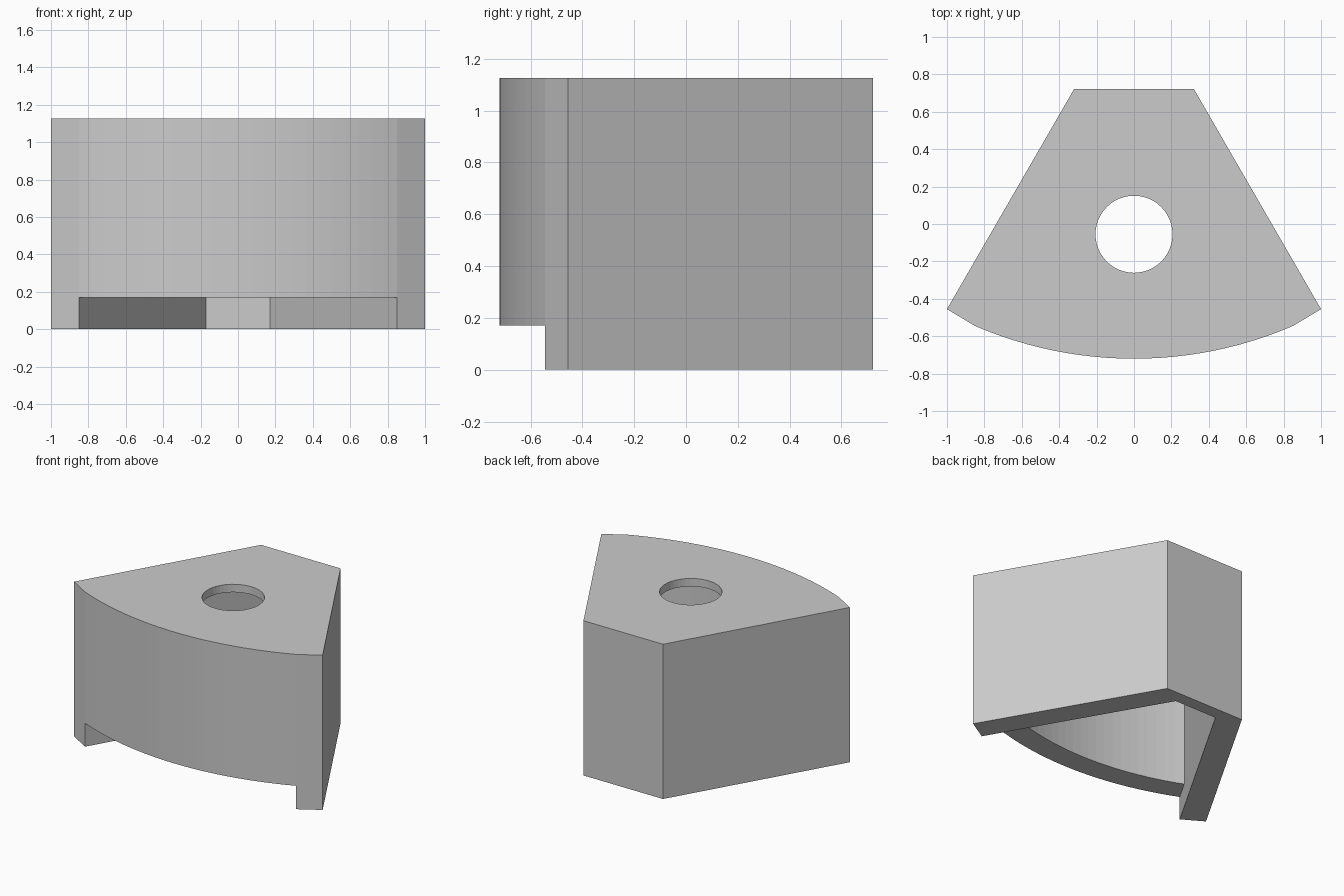
import bpy, bmesh, math

cube = bpy.data.objects.get("Cube")
if cube:
    bpy.data.objects.remove(cube, do_unlink=True)

HEIGHT, CEILING, NOTCH = 1.126, 1.068, 0.17
ARC_Y = 1.43                      # centre of the curved front wall
HOLE_Y, HOLE_R = -0.055, 0.206


def arc(x_end, y_end, steps=24):
    """Curved front, from the +x end to the -x end."""
    radius = math.hypot(x_end, ARC_Y - y_end)
    half = math.asin(x_end / radius)
    angles = [half - 2 * half * i / steps for i in range(steps + 1)]
    return [(radius * math.sin(a), ARC_Y - radius * math.cos(a)) for a in angles]


def mirrored(points):
    return points + [(-x, y) for x, y in reversed(points)]


outer_arc = arc(0.85, -0.545)
inner_arc = arc(0.764, -0.396)
outer_sides = mirrored([(0.85, -0.545), (1.0, -0.455), (0.32, 0.722)])
inner_sides = mirrored([(0.764, -0.396), (0.17, 0.63)])
hole = [(HOLE_R * math.cos(math.tau * i / 48),
         HOLE_Y + HOLE_R * math.sin(math.tau * i / 48)) for i in range(48)]

bm = bmesh.new()


def wall(path, levels, closed=False):
    """Upright faces along a path, split at the given heights."""
    rows = [[bm.verts.new((x, y, z)) for x, y in path] for z in levels]
    for low, high in zip(rows, rows[1:]):
        for i in range(len(path) if closed else len(path) - 1):
            j = (i + 1) % len(path)
            bm.faces.new((low[i], low[j], high[j], high[i]))


def cap(outline, z):
    bm.faces.new([bm.verts.new((x, y, z)) for x, y in outline])


def pierced_cap(outline, z):
    """Flat face with the round hole through it."""
    edges = []
    for loop in (outline, hole):
        vs = [bm.verts.new((x, y, z)) for x, y in loop]
        edges += [bm.edges.new((vs[i - 1], vs[i])) for i in range(len(vs))]
    bmesh.ops.triangle_fill(bm, use_beauty=True, edges=edges)


# Outside and inside walls
wall(outer_sides, (0, NOTCH, HEIGHT))
wall(outer_arc, (NOTCH, HEIGHT))
wall(inner_sides, (0, NOTCH, CEILING))
wall(inner_arc, (NOTCH, CEILING))

# Notch under the curved front: two cheeks and a strip-built underside
for end in (0, -1):
    wall([outer_arc[end], inner_arc[end]], (0, NOTCH))
for i in range(len(outer_arc) - 1):
    cap([outer_arc[i], outer_arc[i + 1], inner_arc[i + 1], inner_arc[i]], NOTCH)

# Bottom rim, ceiling, top and hole
cap(outer_sides + inner_sides[::-1], 0)
pierced_cap(inner_sides + inner_arc[-2:0:-1], CEILING)
pierced_cap(outer_sides + outer_arc[-2:0:-1], HEIGHT)
wall(hole, (CEILING, HEIGHT), closed=True)

bmesh.ops.remove_doubles(bm, verts=bm.verts, dist=0.0005)
bmesh.ops.recalc_face_normals(bm, faces=bm.faces)

mesh = bpy.data.meshes.new("wedge_cover")
bm.to_mesh(mesh)
bm.free()
body = bpy.data.objects.new("wedge_cover", mesh)
bpy.context.collection.objects.link(body)

# Single grey finish
grey = bpy.data.materials.new("light grey")
grey.use_nodes = True
colour = (0.6, 0.6, 0.6, 1)
grey.diffuse_color = colour
grey.node_tree.nodes["Principled BSDF"].inputs["Base Color"].default_value = colour
mesh.materials.append(grey)
